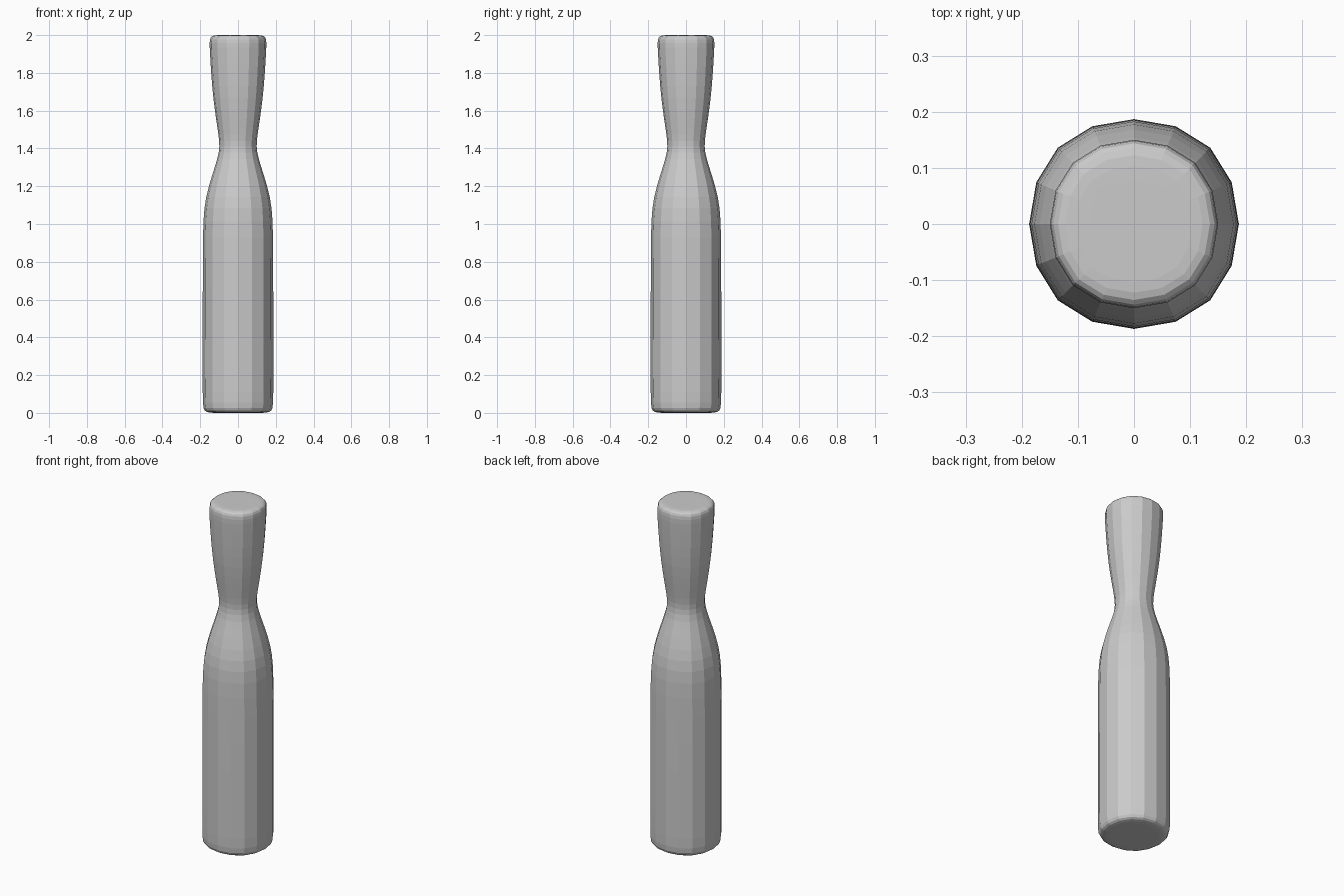
import bpy, bmesh

if "Cube" in bpy.data.objects:
    bpy.data.objects.remove(bpy.data.objects["Cube"])

# Control profile (height, half width): square cage rounded by subdivision
profile = [(0.0, 0.120), (0.0, 0.187), (0.075, 0.187), (0.92, 0.187),
           (1.14, 0.182), (1.37, 0.095), (1.45, 0.098), (1.66, 0.134),
           (1.93, 0.150), (2.0, 0.153), (2.0, 0.10)]
ROUNDING = 0.917  # subdivided square shrinks to this share of its half width

# Stacked square rings, bridged and capped
bm = bmesh.new()
rings = []
for z, r in profile:
    h = r / ROUNDING
    rings.append([bm.verts.new((x * h, y * h, z))
                  for x, y in ((1, 1), (-1, 1), (-1, -1), (1, -1))])
for low, high in zip(rings, rings[1:]):
    for i in range(4):
        j = (i + 1) % 4
        bm.faces.new((low[i], low[j], high[j], high[i]))
bm.faces.new(rings[0][::-1])
bm.faces.new(rings[-1])
bmesh.ops.recalc_face_normals(bm, faces=bm.faces)

# Bottle-shaped turned body with flat facets
mesh = bpy.data.meshes.new("turned_body")
bm.to_mesh(mesh)
bm.free()
body = bpy.data.objects.new("turned_body", mesh)
bpy.context.collection.objects.link(body)
sub = body.modifiers.new("rounding", 'SUBSURF')
sub.levels = sub.render_levels = 2
